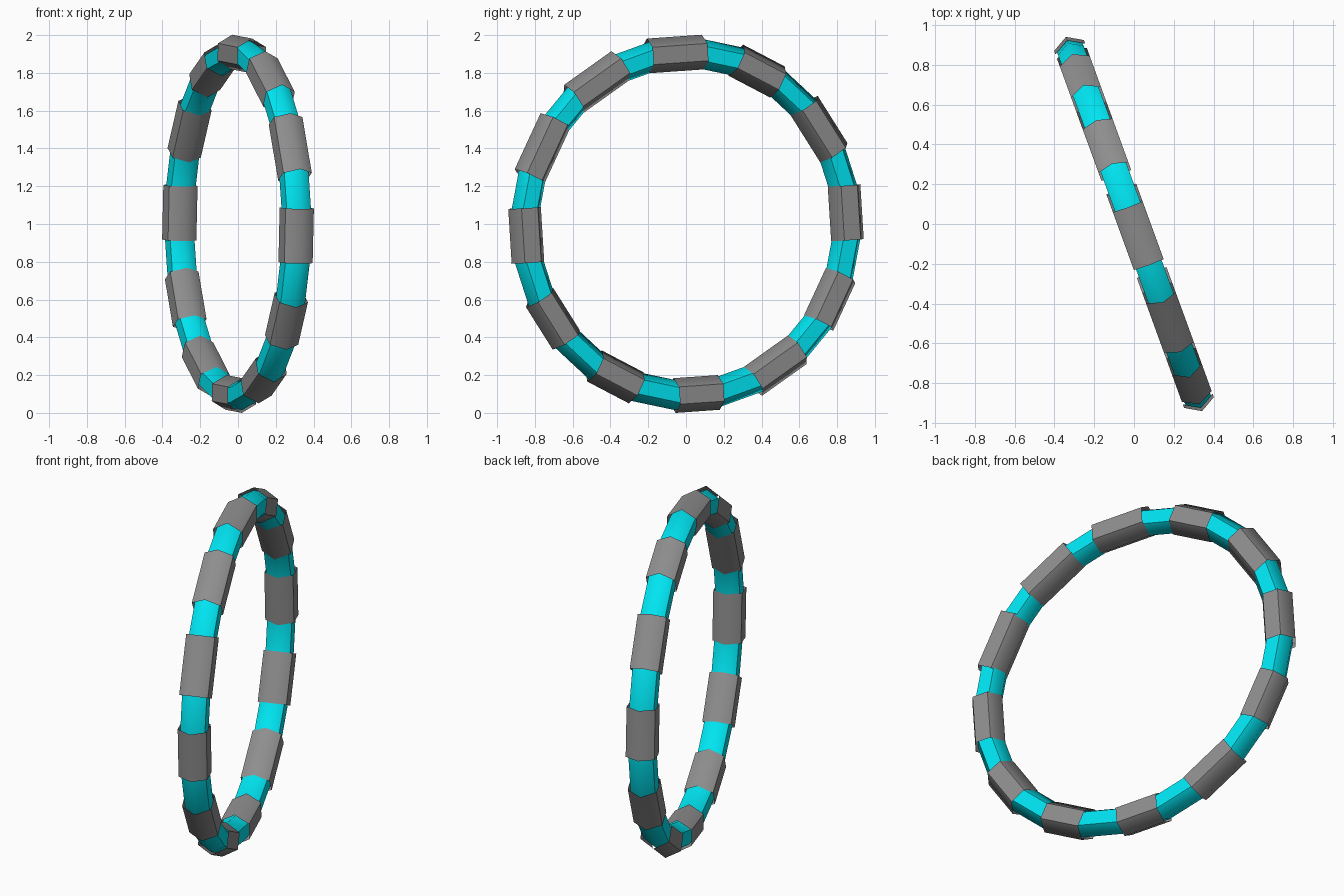
import bpy, bmesh
from math import sin, cos, pi, radians
from mathutils import Vector

if "Cube" in bpy.data.objects:
    bpy.data.objects.remove(bpy.data.objects["Cube"])

YAW = radians(20)
ALONG = Vector((-sin(YAW), cos(YAW), 0))    # horizontal direction in the ring plane
AXIS = Vector((cos(YAW), sin(YAW), 0))      # ring axis
UP = Vector((0, 0, 1))
CENTRE = Vector((0, 0, 1))
SIDES = 6
SHIFT = -3.8                                # degrees, first sleeve from the top


def radial(deg):
    a = radians(deg)
    return ALONG * sin(a) + UP * cos(a)


def hexagon(bm, centre, out, r):
    """Six-sided section with a corner pointing away from the ring centre."""
    return [bm.verts.new(centre + out * r * cos(2 * pi * i / SIDES)
                         + AXIS * r * sin(2 * pi * i / SIDES)) for i in range(SIDES)]


def bridge(bm, a, b):
    """Join two sections; only the innermost and outermost ridges stay soft."""
    for i in range(SIDES):
        j = (i + 1) % SIDES
        bm.faces.new((a[i], a[j], b[j], b[i])).smooth = True
    for i in (1, 2, 4, 5):
        bm.edges.get((a[i], b[i])).smooth = False


def finish(bm, name, mat):
    bm.normal_update()
    bmesh.ops.recalc_face_normals(bm, faces=bm.faces[:])
    # open tubes: make sure the faces look outwards
    f = bm.faces[0]
    mid = sum((v.co for v in bm.verts), Vector()) / len(bm.verts)
    if name != "hoop" and f.normal.dot(f.calc_center_median() - mid) < 0:
        bmesh.ops.reverse_faces(bm, faces=bm.faces[:])
    me = bpy.data.meshes.new(name)
    bm.to_mesh(me)
    bm.free()
    me.materials.append(mat)
    ob = bpy.data.objects.new(name, me)
    bpy.context.collection.objects.link(ob)


def material(name, colour):
    m = bpy.data.materials.new(name)
    m.diffuse_color = colour
    m.use_nodes = True
    m.node_tree.nodes["Principled BSDF"].inputs["Base Color"].default_value = m.diffuse_color
    return m


teal = material("teal", (0.0, 0.78, 0.88, 1))
dark_grey = material("dark_grey", (0.27, 0.27, 0.27, 1))

# Coloured hoop, bends hidden near the sleeve ends
bm = bmesh.new()
N = 24
rings = []
for k in range(N):
    d = radial(SHIFT + 7.5 + 15 * k)
    rings.append(hexagon(bm, CENTRE + d * 0.908, d, 0.079))
for k in range(N):
    bridge(bm, rings[k], rings[(k + 1) % N])
finish(bm, "hoop", teal)

# Straight open grey sleeves, clockwise from the top
lengths = [.31, .26, .30, .29, .28, .30, .25, .26, .27, .29, .33, .32]
for k, length in enumerate(lengths):
    deg = SHIFT + 30 * k
    d, t = radial(deg), radial(deg + 90)
    bm = bmesh.new()
    a, b = (hexagon(bm, CENTRE + d * 0.902 + t * s * length / 2, d, 0.092) for s in (-1, 1))
    bridge(bm, a, b)
    bm.faces.ensure_lookup_table()
    finish(bm, f"sleeve_{k + 1}", dark_grey)
